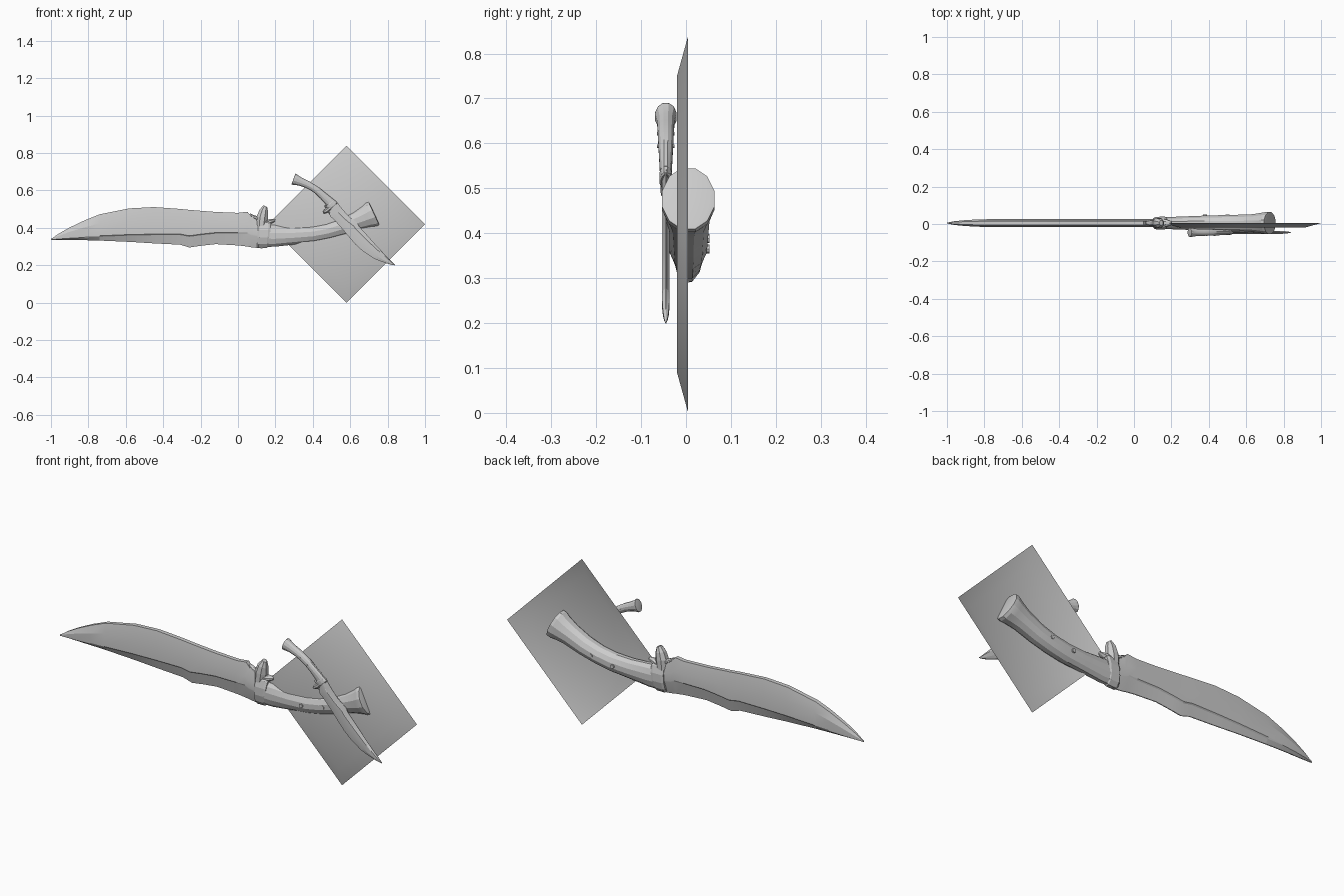
import bpy, bmesh, math
from mathutils import Matrix, Vector

cube = bpy.data.objects.get("Cube")
if cube:
    bpy.data.objects.remove(cube)

grey = bpy.data.materials.new("plain grey")
grey.use_nodes = True
grey.diffuse_color = (0.6, 0.6, 0.6, 1)
grey.node_tree.nodes["Principled BSDF"].inputs["Base Color"].default_value = (0.6, 0.6, 0.6, 1)

MID = 0.005  # depth of the knife's centre plane


def loft(name, rings, caps=(True, True), smooth=None):
    """Skin a list of equal-sized point rings into one object."""
    bm = bmesh.new()
    rows = [[bm.verts.new(p) for p in ring] for ring in rings]
    n = len(rows[0])
    for a, b in zip(rows, rows[1:]):
        for i in range(n):
            j = (i + 1) % n
            bm.faces.new((a[i], a[j], b[j], b[i]))
    for row, wanted in ((rows[0], caps[0]), (rows[-1], caps[1])):
        if wanted:
            bm.faces.new(row)
    bmesh.ops.recalc_face_normals(bm, faces=bm.faces)
    mesh = bpy.data.meshes.new(name)
    bm.to_mesh(mesh)
    bm.free()
    mesh.materials.append(grey)
    obj = bpy.data.objects.new(name, mesh)
    bpy.context.collection.objects.link(obj)
    if smooth:
        bpy.ops.object.select_all(action='DESELECT')
        obj.select_set(True)
        bpy.context.view_layer.objects.active = obj
        bpy.ops.object.shade_smooth_by_angle(angle=math.radians(smooth))
    return obj


def oval(x, z, tilt, half, depth, n=12):
    """Oval ring facing along +x, turned upward by tilt degrees."""
    t = math.radians(tilt)
    ring = []
    for i in range(n):
        a = math.tau * (i + 0.5) / n
        h = half * math.cos(a)
        ring.append(Vector((x - h * math.sin(t), MID + depth * math.sin(a), z + h * math.cos(t))))
    return ring


def blade_ring(x, top, bottom, w):
    """Blade section: flat spine, full shoulder, stepped-in cutting bevel."""
    h = top - bottom
    ridge = bottom + h * max(0.14, 0.36 + 0.3 * x)
    step = 0.75 if -0.76 < x < 0.01 else 0.97
    side = [(0.5 * w, top), (w, top - 0.35 * h), (w, ridge + 0.006),
            (w * step, ridge), (0.1 * w, bottom)]
    outline = side + [(-y, z) for y, z in reversed(side)]
    return [Vector((x, MID + y, z)) for y, z in outline]


# Blade: x, spine height, edge height, half thickness
stations = [
    (-1.0, 0.340, 0.335, 0.002), (-0.96, 0.368, 0.336, 0.010), (-0.90, 0.402, 0.335, 0.016),
    (-0.82, 0.440, 0.334, 0.020), (-0.74, 0.472, 0.332, 0.021), (-0.58, 0.504, 0.325, 0.021),
    (-0.45, 0.511, 0.317, 0.021), (-0.31, 0.501, 0.310, 0.021), (-0.26, 0.496, 0.295, 0.021),
    (-0.20, 0.491, 0.304, 0.021), (-0.12, 0.485, 0.313, 0.021), (0.0, 0.480, 0.306, 0.021),
    (0.05, 0.486, 0.300, 0.021), (0.07, 0.462, 0.296, 0.021), (0.13, 0.440, 0.290, 0.021)]
parts = [loft("blade", [blade_ring(*s) for s in stations], smooth=12)]

# Handle: curved grip that flares to a recessed pommel
grip = [
    (0.13, 0.358, -4, 0.062, 0.032), (0.20, 0.357, -2, 0.060, 0.034), (0.30, 0.360, 2, 0.051, 0.038),
    (0.40, 0.367, 7, 0.048, 0.042), (0.48, 0.382, 14, 0.047, 0.044), (0.56, 0.406, 20, 0.050, 0.046),
    (0.64, 0.440, 25, 0.057, 0.049), (0.69, 0.461, 25, 0.069, 0.057), (0.712, 0.471, 25, 0.078, 0.061),
    (0.726, 0.477, 25, 0.077, 0.060), (0.728, 0.478, 25, 0.066, 0.051)]
parts.append(loft("handle", [oval(*g) for g in grip], smooth=15))

# Pins through the grip
for x, z in ((0.38, 0.365), (0.50, 0.388)):
    ring = [Vector((x + 0.01 * math.cos(a), 0, z + 0.01 * math.sin(a)))
            for a in (math.tau * i / 8 for i in range(8))]
    parts.append(loft("grip_pin", [[p + Vector((0, MID + d, 0)) for p in ring]
                                   for d in (-0.047, 0.047)]))

# Guard: collar, upright spur and small hooks
collar = [(0.105, 0.368, -4, 0.070, 0.027), (0.115, 0.368, -4, 0.079, 0.034),
          (0.160, 0.369, -4, 0.079, 0.036), (0.172, 0.369, -4, 0.068, 0.032)]
parts.append(loft("guard_collar", [oval(*c) for c in collar]))
hooks = {
    "guard_spur": [(0.125, 0.41, 90, 0.030, 0.030), (0.130, 0.455, 80, 0.033, 0.030),
                   (0.138, 0.49, 75, 0.026, 0.026), (0.146, 0.516, 65, 0.012, 0.014)],
    "guard_rear_hook": [(0.15, 0.425, 10, 0.018, 0.024), (0.175, 0.435, 20, 0.014, 0.020),
                        (0.20, 0.440, 10, 0.006, 0.010)],
    "guard_front_hook": [(0.115, 0.445, 170, 0.016, 0.018), (0.085, 0.458, 155, 0.010, 0.014),
                         (0.062, 0.474, 140, 0.005, 0.008)]}
for name, path in hooks.items():
    parts.append(loft(name, [oval(*p, n=8) for p in path]))

# Small dagger: a reduced, turned copy of the whole knife
place = (Matrix.Translation((0.647, -0.047, 0.589))
         @ Matrix.Rotation(math.radians(-135), 4, 'Y') @ Matrix.Scale(0.411, 4))
for part in parts:
    copy = part.copy()
    copy.name = "small_" + part.name
    copy.matrix_world = place
    bpy.context.collection.objects.link(copy)


# Diamond backing plate: shallow tray with sloped rim, open at the back
def diamond(r, y):
    return [Vector((0.58 + r * math.cos(a), y, 0.42 + r * math.sin(a)))
            for a in (math.tau * i / 4 for i in range(4))]


loft("backing_plate", [diamond(0.42, 0.005), diamond(0.33, -0.02)],
     caps=(False, True), smooth=40)
